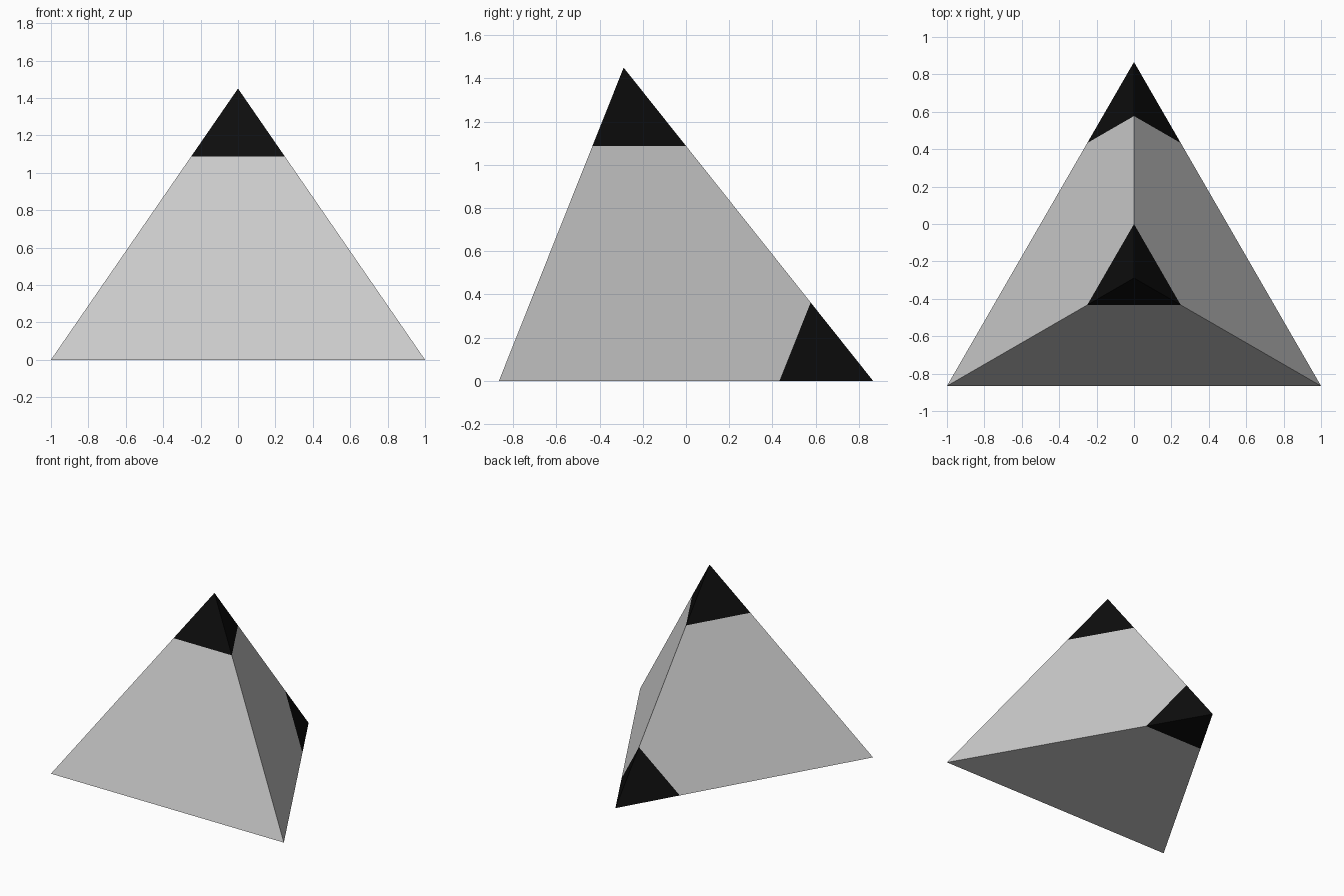
import bpy, bmesh
from mathutils import Vector

if "Cube" in bpy.data.objects:
    bpy.data.objects.remove(bpy.data.objects["Cube"])

H = 3 ** 0.5 / 2
LEFT, RIGHT = Vector((-1, -H, 0)), Vector((1, -H, 0))
BACK, APEX = Vector((0, H, 0)), Vector((0, -H / 3, 1.45))
CORNERS = [LEFT, RIGHT, BACK, APEX]
TIP = 0.25  # share of each edge covered by a dark tip

black = bpy.data.materials.new("black")
black.diffuse_color = (0.004, 0.004, 0.004, 1)
black.use_nodes = True
black.node_tree.nodes["Principled BSDF"].inputs["Base Color"].default_value = black.diffuse_color


def pyramid_part(name, corners, keep_tip, material=None):
    """Three-sided pyramid sliced parallel to the face opposite each corner."""
    bm = bmesh.new()
    for p in CORNERS:
        bm.verts.new(p)
    bmesh.ops.convex_hull(bm, input=bm.verts[:])
    for corner in corners:
        a, b, c = [corner.lerp(p, TIP) for p in CORNERS if p is not corner]
        normal = (b - a).cross(c - a).normalized()
        if normal.dot(corner - a) < 0:
            normal.negate()
        bmesh.ops.bisect_plane(bm, geom=bm.verts[:] + bm.edges[:] + bm.faces[:],
                               plane_co=a, plane_no=normal,
                               clear_inner=keep_tip, clear_outer=not keep_tip)
    bmesh.ops.recalc_face_normals(bm, faces=bm.faces[:])
    # Open shells: make sure every face points away from the pyramid's middle
    middle = sum(CORNERS, Vector()) / 4
    for f in bm.faces:
        f.normal_update()
        if f.normal.dot(f.calc_center_median() - middle) < 0:
            f.normal_flip()
    mesh = bpy.data.meshes.new(name)
    bm.to_mesh(mesh)
    bm.free()
    if material:
        mesh.materials.append(material)
    bpy.context.collection.objects.link(bpy.data.objects.new(name, mesh))


# Grey body with two corners removed, and the two dark tips that complete it
pyramid_part("pyramid_body", [APEX, BACK], keep_tip=False)
pyramid_part("top_tip", [APEX], keep_tip=True, material=black)
pyramid_part("back_tip", [BACK], keep_tip=True, material=black)
